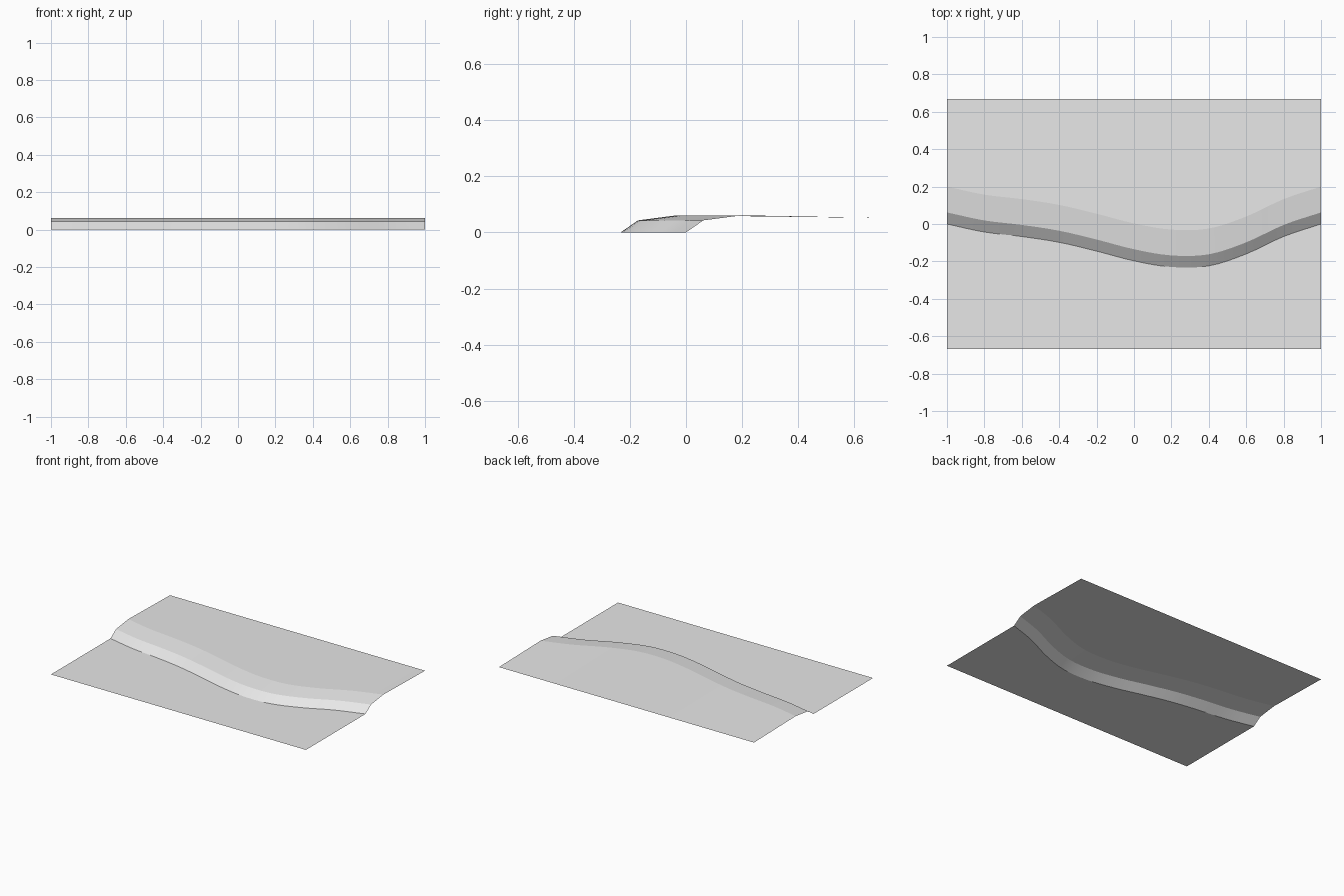
import bpy, bmesh, math

if "Cube" in bpy.data.objects:
    bpy.data.objects.remove(bpy.data.objects["Cube"])

HALF_DEPTH = 0.667
SEGMENTS = 40

grey = bpy.data.materials.new("light_grey")
grey.diffuse_color = (0.8, 0.8, 0.8, 1.0)
grey.use_nodes = True
grey.node_tree.nodes["Principled BSDF"].inputs["Base Color"].default_value = grey.diffuse_color

# Foot line of the bank: y at every 0.2 units along x
FOOT = [0.0, -0.043, -0.067, -0.098, -0.145, -0.197,
        -0.23, -0.224, -0.16, -0.067, 0.0]


def foot_y(x):
    """Smooth curve through the foot line points."""
    t = (x + 1) / 0.2
    i = min(int(t + 1e-6), len(FOOT) - 2)
    f = t - i
    b, c = FOOT[i], FOOT[i + 1]
    a = FOOT[i - 1] if i > 0 else 2 * b - c
    d = FOOT[i + 2] if i + 2 < len(FOOT) else 2 * c - b
    return 0.5 * (2 * b + (c - a) * f + (2 * a - 5 * b + 4 * c - d) * f ** 2
                  + (3 * b - a - 3 * c + d) * f ** 3)


def strip(name, front, back):
    """Open sheet between two rows; each row is (function of x giving y, z)."""
    bm = bmesh.new()
    rows = []
    for y_at, z in (front, back):
        xs = [-1 + 2 * i / SEGMENTS for i in range(SEGMENTS + 1)]
        rows.append([bm.verts.new((x, y_at(x), z)) for x in xs])
    for i in range(SEGMENTS):
        bm.faces.new((rows[0][i], rows[0][i + 1], rows[1][i + 1], rows[1][i]))
    mesh = bpy.data.meshes.new(name)
    bm.to_mesh(mesh)
    bm.free()
    mesh.materials.append(grey)
    obj = bpy.data.objects.new(name, mesh)
    bpy.context.collection.objects.link(obj)
    # Smooth along the length, creased where the strips meet
    for p in mesh.polygons:
        p.use_smooth = True
    return obj


front_edge = (lambda x: -HALF_DEPTH, 0.0)
foot = (foot_y, 0.0)
brow = (lambda x: foot_y(x) + 0.062, 0.043)
crest = (lambda x: foot_y(x) + 0.2, 0.061)
back_edge = (lambda x: HALF_DEPTH, 0.052)

strip("lower_ground", front_edge, foot)
strip("steep_bank", foot, brow)
strip("gentle_bank", brow, crest)
strip("upper_ground", crest, back_edge)
